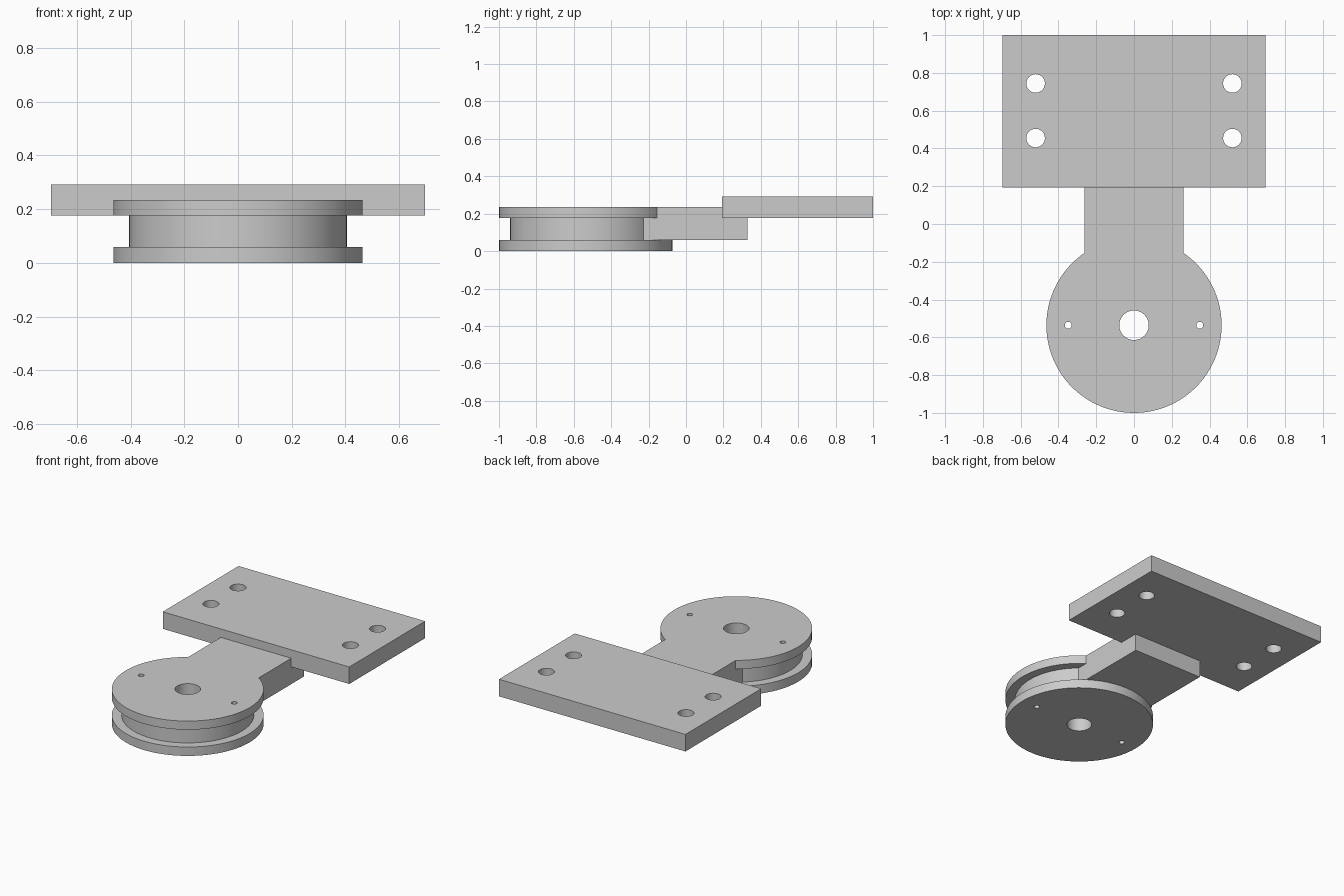
import bpy, math
from mathutils import Matrix

cube = bpy.data.objects.get("Cube")
if cube:
    bpy.data.objects.remove(cube, do_unlink=True)

grey = bpy.data.materials.new("plain_grey")
grey.use_nodes = True
colour = (0.6, 0.6, 0.6, 1)
grey.diffuse_color = colour
grey.node_tree.nodes["Principled BSDF"].inputs["Base Color"].default_value = colour

WHEEL_Y = -0.536
BASE, GROOVE_TOP, RIM_TOP, PLATE_TOP = 0.06, 0.177, 0.235, 0.292


def finish(name):
    ob = bpy.context.object
    ob.name = name
    ob.data.materials.append(grey)
    return ob


def cylinder(name, x, y, radius, z0, z1, sides=96):
    bpy.ops.mesh.primitive_cylinder_add(
        vertices=sides, radius=radius, depth=z1 - z0, location=(x, y, (z0 + z1) / 2))
    return finish(name)


def box(name, half_width, y0, y1, z0, z1):
    bpy.ops.mesh.primitive_cube_add(size=1)
    ob = finish(name)
    size = Matrix.Diagonal((2 * half_width, y1 - y0, z1 - z0, 1))
    ob.data.transform(Matrix.Translation((0, (y0 + y1) / 2, (z0 + z1) / 2)) @ size)
    return ob


def combine(target, other, operation):
    mod = target.modifiers.new(operation.title(), "BOOLEAN")
    mod.operation = operation
    mod.solver = "EXACT"
    mod.object = other
    bpy.ops.object.select_all(action="DESELECT")
    bpy.context.view_layer.objects.active = target
    target.select_set(True)
    bpy.ops.object.modifier_apply(modifier=mod.name)
    bpy.data.objects.remove(other, do_unlink=True)


def drill(target, x, y, radius):
    cutter = cylinder("hole_cutter", x, y, radius, -0.2, 0.6, 48)
    cutter.hide_render = True
    combine(target, cutter, "DIFFERENCE")


# Grooved wheel: two flanges around a narrower hub
bracket = cylinder("wheel_bracket", 0, WHEEL_Y, 0.464, 0, BASE)
hub = cylinder("wheel_hub", 0, WHEEL_Y, 0.405, BASE - 0.02, GROOVE_TOP + 0.02)
combine(bracket, hub, "UNION")
combine(bracket, cylinder("top_flange", 0, WHEEL_Y, 0.464, GROOVE_TOP, RIM_TOP), "UNION")

# Arm from the wheel to beneath the mounting plate
combine(bracket, box("arm", 0.263, -0.3, 0.33, BASE, RIM_TOP), "UNION")

# Mounting plate
combine(bracket, box("mounting_plate", 0.696, 0.192, 1, GROOVE_TOP, PLATE_TOP), "UNION")

# Axle hole, pin holes and screw holes
drill(bracket, 0, WHEEL_Y, 0.078)
for side in (-1, 1):
    drill(bracket, side * 0.348, WHEEL_Y, 0.018)
    for y in (0.455, 0.744):
        drill(bracket, side * 0.521, y, 0.049)

bpy.ops.object.select_all(action="DESELECT")
bpy.context.view_layer.objects.active = bracket
bracket.select_set(True)
bpy.ops.object.shade_smooth_by_angle(angle=math.radians(30))
